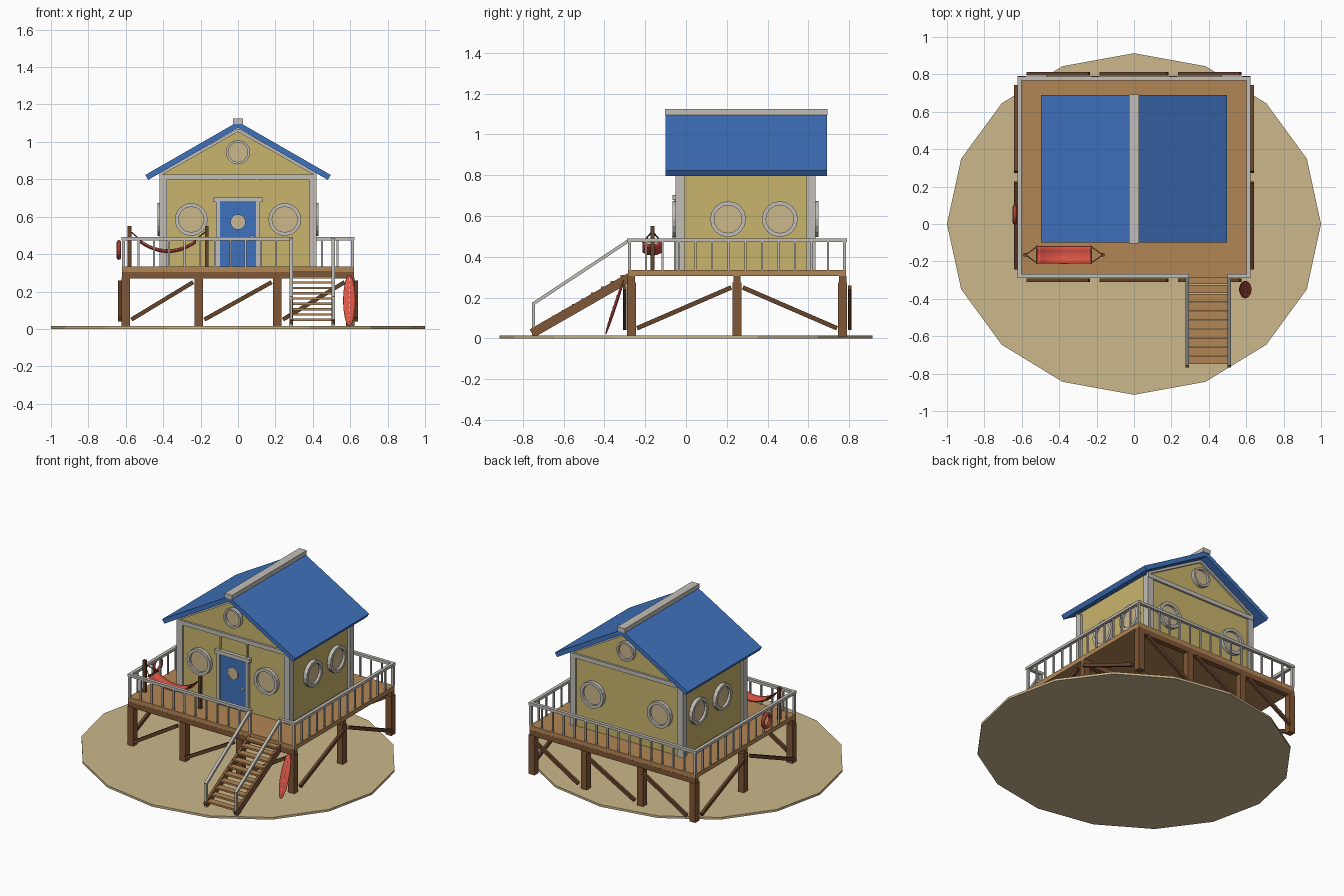
import bpy, bmesh, math
from mathutils import Vector, Matrix

if "Cube" in bpy.data.objects:
    bpy.data.objects.remove(bpy.data.objects["Cube"])


def material(name, hexcode):
    rgb = [int(hexcode[i:i + 2], 16) / 255 for i in (0, 2, 4)]
    lin = [c / 12.92 if c < 0.04 else ((c + 0.055) / 1.055) ** 2.4 for c in rgb] + [1]
    m = bpy.data.materials.new(name)
    m.use_nodes = True
    m.diffuse_color = lin
    m.node_tree.nodes["Principled BSDF"].inputs["Base Color"].default_value = lin
    return m


SAND = material("sand", "cbb78b")
WALL = material("wall_yellow", "c9b56c")
BLUE = material("blue_paint", "3f72bd")
TRIM = material("light_grey_trim", "c2beb7")
DECK = material("deck_wood", "b28655")
POST = material("post_wood", "805736")
DARK = material("dark_wood", "65432b")
RED = material("red", "dc5546")


def finish(name, bm, mat, smooth=False):
    bmesh.ops.recalc_face_normals(bm, faces=bm.faces)
    mesh = bpy.data.meshes.new(name)
    bm.to_mesh(mesh)
    bm.free()
    mesh.materials.append(mat)
    ob = bpy.data.objects.new(name, mesh)
    bpy.context.collection.objects.link(ob)
    if smooth:
        for p in mesh.polygons:
            p.use_smooth = True
    return ob


def add_box(bm, lo, hi):
    lo, hi = Vector(lo), Vector(hi)
    m = Matrix.Translation((lo + hi) / 2) @ Matrix.Diagonal((*(hi - lo), 1))
    bmesh.ops.create_cube(bm, size=1, matrix=m)


def add_beam(bm, a, b, w, h):
    a, b = Vector(a), Vector(b)
    d = b - a
    side = d.cross(Vector((0, 0, 1)))
    side = side.normalized() if side.length > 1e-6 else Vector((1, 0, 0))
    up = side.cross(d).normalized()
    m = Matrix((side * w, up * h, d)).transposed().to_4x4()
    m.translation = (a + b) / 2
    bmesh.ops.create_cube(bm, size=1, matrix=m)


def boxes(name, mat, items):
    bm = bmesh.new()
    for lo, hi in items:
        add_box(bm, lo, hi)
    return finish(name, bm, mat)


def beams(name, mat, items):
    bm = bmesh.new()
    for a, b, w, h in items:
        add_beam(bm, a, b, w, h)
    return finish(name, bm, mat)


def prism(name, mat, profile, y0, y1):
    """Extrude an x-z outline along y."""
    bm = bmesh.new()
    f = bm.faces.new([bm.verts.new((x, y0, z)) for x, z in profile])
    new = bmesh.ops.extrude_face_region(bm, geom=[f])["geom"]
    bmesh.ops.translate(bm, vec=(0, y1 - y0, 0), verts=[v for v in new if isinstance(v, bmesh.types.BMVert)])
    return finish(name, bm, mat)


def ring(name, mat, pos, facing, r_in, r_out, depth, sides=16):
    """Flat ring whose axis points along the facing direction."""
    bm = bmesh.new()
    section = [(r_in, 0), (r_out, 0), (r_out, depth), (r_in, depth)]
    loops = []
    for i in range(sides):
        a = math.tau * i / sides
        loops.append([bm.verts.new((r * math.cos(a), r * math.sin(a), d)) for r, d in section])
    for i in range(sides):
        p, q = loops[i], loops[(i + 1) % sides]
        for k in range(4):
            j = (k + 1) % 4
            bm.faces.new((p[k], q[k], q[j], p[j]))
    ob = finish(name, bm, mat)
    ob.rotation_euler = Vector(facing).to_track_quat('Z', 'Y').to_euler()
    ob.location = pos
    return ob


def disc(name, mat, pos, facing, r, depth):
    bm = bmesh.new()
    bmesh.ops.create_cone(bm, cap_ends=True, segments=16, radius1=r, radius2=r, depth=depth)
    ob = finish(name, bm, mat)
    ob.rotation_euler = Vector(facing).to_track_quat('Z', 'Y').to_euler()
    ob.location = pos
    return ob


def window(name, pos, facing, r_in, r_out, depth=0.025):
    ring(name + "_frame", TRIM, pos, facing, r_in, r_out, depth)
    disc(name + "_pane", SAND, pos, facing, r_in + 0.002, 0.018)


# Ground
bm = bmesh.new()
bmesh.ops.create_cone(bm, cap_ends=True, segments=16, radius1=1, radius2=1, depth=0.015,
                      matrix=Matrix.Translation((0, 0, 0.0075)) @ Matrix.Diagonal((1, 0.913, 1, 1)))
finish("ground", bm, SAND)

# Deck, beams, posts and braces
XS, YS = (-0.6, -0.21, 0.21, 0.6), (-0.268, 0.25, 0.768)
boxes("deck", DECK, [((-0.62, -0.285, 0.305), (0.62, 0.785, 0.335))])
boxes("deck_beams", POST, [((-0.62, y - 0.018, 0.27), (0.62, y + 0.018, 0.305)) for y in YS])
boxes("deck_posts", POST, [((x - 0.022, y - 0.022, 0.01), (x + 0.022, y + 0.022, 0.275))
                           for x in XS for y in YS])
braces = []
for y in (-0.3, 0.803):
    for a, b in zip(XS, XS[1:]):
        braces.append(((a + 0.03, y, 0.05), (b - 0.03, y, 0.25), 0.018, 0.022))
for x in (-0.632, 0.632):
    for a, b in ((YS[0], YS[1]), (YS[2], YS[1])):
        s = math.copysign(0.028, b - a)
        braces.append(((x, a + s, 0.05), (x, b - s, 0.25), 0.018, 0.022))
beams("cross_braces", DARK, braces)

# Railing around the deck with a gap for the stairs
bm = bmesh.new()
F, B, R = -0.277, 0.777, 0.613
for a, b in (((-R, F), (0.285, F)), ((0.51, F), (R, F)), ((-R, B), (R, B)),
             ((-R, F), (-R, B)), ((R, F), (R, B))):
    a, b = Vector((*a, 0.335)), Vector((*b, 0.335))
    rise = Vector((0, 0, 0.147))
    ext = (b - a).normalized() * 0.01
    add_beam(bm, a + rise - ext, b + rise + ext, 0.022, 0.018)
    n = max(1, round((b - a).length / 0.08))
    for i in range(n + 1):
        p = a.lerp(b, i / n)
        w = 0.016 if i in (0, n) else 0.01
        add_beam(bm, p, p + rise, w, w)
finish("deck_railing", bm, TRIM)

# Stairs
L, RT = 0.285, 0.51
beams("stair_stringers", POST, [((x, -0.275, 0.3), (x, -0.755, 0.025), 0.018, 0.045) for x in (L, RT)])
steps = 10
boxes("stair_treads", DECK, [((L, y - 0.022, z - 0.006), (RT, y + 0.022, z + 0.006))
                             for y, z in ((-0.3 - 0.0475 * i, 0.305 - 0.0285 * i) for i in range(steps))])
rails = []
for x in (L, RT):
    rails += [((x, -0.277, 0.482), (x, -0.752, 0.168), 0.018, 0.016),
              ((x, -0.747, 0.012), (x, -0.747, 0.172), 0.015, 0.015)]
beams("stair_handrails", TRIM, rails)

# House walls and trim
W, Y0, Y1 = 0.405, -0.04, 0.625
prism("house_walls", WALL, [(-W, 0.335), (W, 0.335), (W, 0.838), (0, 1.07), (-W, 0.838)], Y0, Y1)
boxes("corner_trim", TRIM, [((sx * 0.4 - 0.021, y - 0.022, 0.335), (sx * 0.4 + 0.021, y + 0.022, 0.82))
                            for sx in (-1, 1) for y in (-0.03, 0.613)])
boxes("gable_cross_trim", TRIM, [((-0.42, y - 0.01, 0.797), (0.42, y + 0.01, 0.825)) for y in (Y0 - 0.003, Y1 + 0.003)])
beams("gable_rake_trim", TRIM, [((sx * 0.42, y, 0.825), (0, y, 1.063), 0.02, 0.016)
                                for sx in (-1, 1) for y in (Y0 - 0.003, Y1 + 0.003)])
boxes("front_battens", WALL, [((x - 0.005, Y0 - 0.008, 0.7), (x + 0.005, Y0, 0.8)) for x in (-0.1, 0.1)])

# Roof
for side, s in (("left", 1), ("right", -1)):
    prism("roof_" + side, BLUE, [(0, 1.075), (s * 0.48, 0.797), (s * 0.496, 0.823), (0, 1.108)], -0.1, 0.69)
boxes("ridge_cap", TRIM, [((-0.028, -0.103, 1.096), (0.028, 0.693, 1.125))])

# Windows
for name, y, d in (("front", Y0, -1), ("back", Y1, 1)):
    for x in (-0.25, 0.25):
        window(name + "_window", (x, y, 0.585), (0, d, 0), 0.068, 0.088)
    window(name + "_gable_window", (0, y, 0.945), (0, d, 0), 0.052, 0.065)
for s in (-1, 1):
    for y in (0.206, 0.46):
        window("side_window", (s * W, y, 0.585), (s, 0, 0), 0.068, 0.088)

# Door
boxes("door", BLUE, [((-0.097, Y0 - 0.012, 0.335), (0.097, Y0, 0.678))])
boxes("door_frame", TRIM, [((-0.118, Y0 - 0.02, 0.335), (-0.096, Y0, 0.68)),
                           ((0.096, Y0 - 0.02, 0.335), (0.118, Y0, 0.68)),
                           ((-0.13, Y0 - 0.025, 0.678), (0.13, Y0, 0.704))])
window("door_window", (0, Y0 - 0.011, 0.572), (0, -1, 0), 0.032, 0.041, 0.01)
disc("door_knob", TRIM, (0.075, Y0 - 0.018, 0.49), (0, -1, 0), 0.01, 0.02)

# Hammock with posts, end bars and ropes
HX, HY = (-0.58, -0.167), -0.165
beams("hammock_posts", DARK, [((x, HY, 0.335), (x, HY, 0.55), 0.02, 0.02) for x in HX])
ends = (-0.52, -0.228)
bm = bmesh.new()
rows = []
for i in range(13):
    u = i / 6 - 1
    x = ends[0] + (ends[1] - ends[0]) * i / 12
    rows.append([bm.verts.new((x, HY + v * 0.045, 0.412 + 0.05 * u * u + 0.014 * v * v)) for v in (-1, -0.5, 0, 0.5, 1)])
for p, q in zip(rows, rows[1:]):
    for k in range(4):
        bm.faces.new((p[k], q[k], q[k + 1], p[k + 1]))
cloth = finish("hammock_cloth", bm, RED, True)
cloth.modifiers.new("thickness", 'SOLIDIFY').thickness = 0.006
beams("hammock_bars", DARK, [((x, HY - 0.05, 0.474), (x, HY + 0.05, 0.474), 0.008, 0.008) for x in ends])
beams("hammock_ropes", DARK, [((e, HY + t, 0.475), (p, HY, 0.525), 0.005, 0.005)
                              for e, p in zip(ends, HX) for t in (-0.043, 0.043)])

# Life ring on the railing
bpy.ops.mesh.primitive_torus_add(major_radius=0.041, minor_radius=0.012, major_segments=20, minor_segments=8,
                                 location=(-0.637, 0.05, 0.422), rotation=(0, math.pi / 2, 0))
life_ring = bpy.context.object
life_ring.name = "life_ring"
life_ring.data.materials.append(RED)
bpy.ops.object.shade_smooth_by_angle()

# Surfboard leaning on the deck, with a dotted centre line
tilt = Matrix.Translation((0.595, -0.35, 0.152)) @ Matrix.Rotation(-math.atan2(0.09, 0.27), 4, 'X')
bm = bmesh.new()
bmesh.ops.create_uvsphere(bm, u_segments=20, v_segments=12, radius=1,
                          matrix=tilt @ Matrix.Diagonal((0.033, 0.008, 0.142, 1)))
finish("surfboard", bm, RED, True)
bm = bmesh.new()
for i in range(-4, 5):
    t = i * 0.2
    y = 0.008 * math.sqrt(1 - t * t)
    spot = tilt @ Matrix.Translation((0, -y, t * 0.142)) @ Matrix.Diagonal((0.005, 0.003, 0.01, 1))
    bmesh.ops.create_cube(bm, size=1, matrix=spot)
finish("surfboard_dots", bm, TRIM)
